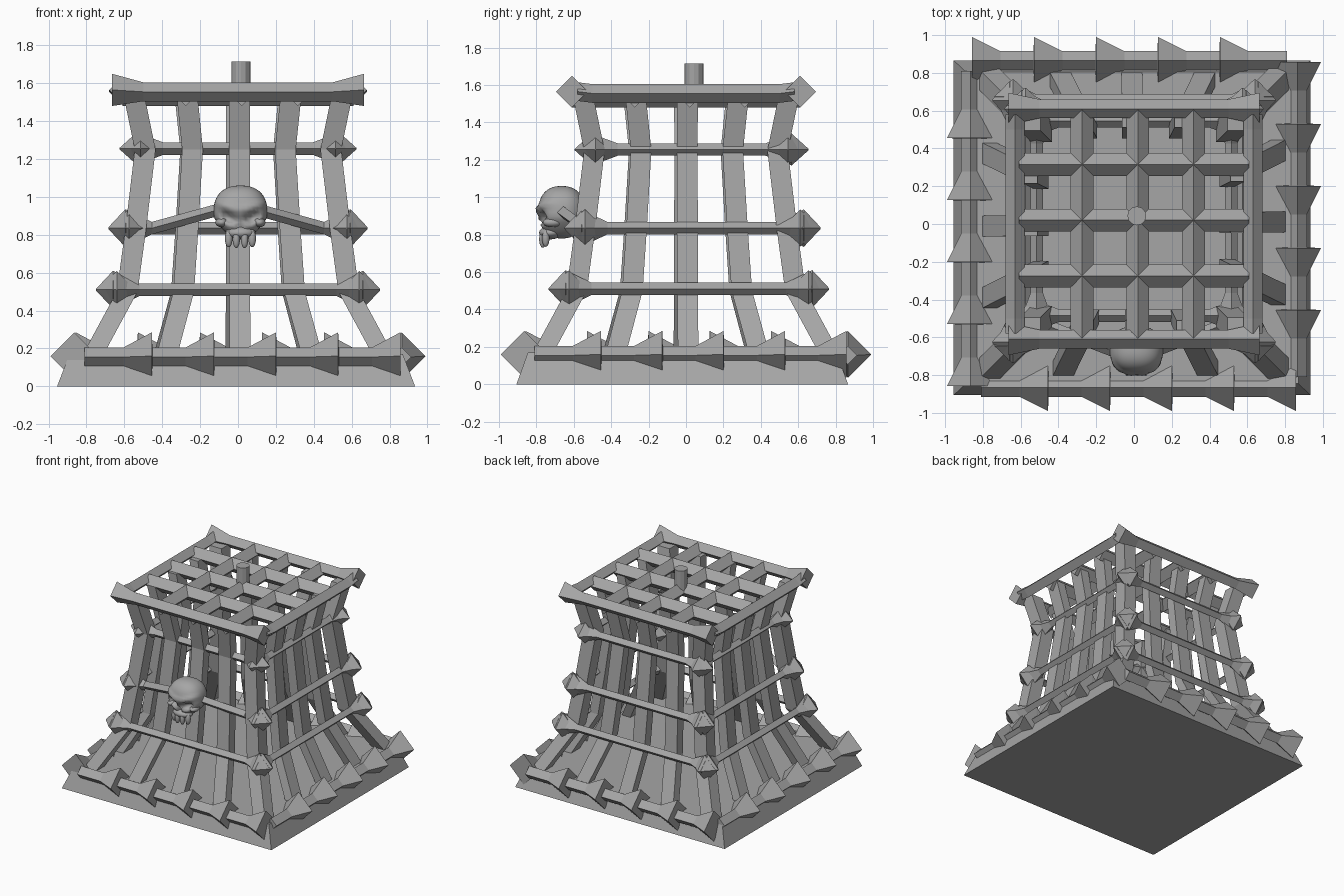
import bpy, bmesh, math
from mathutils import Vector, Matrix

cube = bpy.data.objects.get("Cube")
if cube:
    bpy.data.objects.remove(cube, do_unlink=True)

iron = bpy.data.materials.new("grey_iron")
iron.use_nodes = True
GREY = (0.38, 0.38, 0.38, 1)
iron.diffuse_color = GREY
iron.node_tree.nodes["Principled BSDF"].inputs["Base Color"].default_value = GREY

X, Y, Z = Vector((1, 0, 0)), Vector((0, 1, 0)), Vector((0, 0, 1))
DIAMOND = [Y, Z, -Y, -Z]                      # section of bars running along x
SIDES = ["front", "left", "back", "right"]


def rectangle(depth):
    """Upright section, one unit wide to each side and the given depth."""
    d = Y * depth
    return [X + d, d - X, -X - d, X - d]


def finish(name, bm, turn=0, smooth=False):
    """Turn a mesh by quarter turns about z and make it an object."""
    bmesh.ops.recalc_face_normals(bm, faces=bm.faces)
    bm.transform(Matrix.Rotation(turn * math.pi / 2, 4, 'Z'))
    for f in bm.faces:
        f.smooth = smooth
    mesh = bpy.data.meshes.new(name)
    bm.to_mesh(mesh)
    bm.free()
    mesh.materials.append(iron)
    ob = bpy.data.objects.new(name, mesh)
    bpy.context.collection.objects.link(ob)
    return ob


def loft(name, stations, section, turn=0):
    """Skin a four-sided section through (x, y, z, half size) stations."""
    bm = bmesh.new()
    rings = [[bm.verts.new(Vector((x, y, z)) + d * r) for d in section]
             for x, y, z, r in stations]
    for a, b in zip(rings, rings[1:]):
        for i in range(4):
            j = (i + 1) % 4
            bm.faces.new((a[i], a[j], b[j], b[i]))
    bm.faces.new(rings[0])
    bm.faces.new(rings[-1])
    return finish(name, bm, turn)


def ball(name, centre, radii, shape=None, boxiness=1):
    """Smooth ellipsoid, optionally squared off and reshaped by a rule."""
    bm = bmesh.new()
    bmesh.ops.create_uvsphere(bm, u_segments=40, v_segments=28, radius=1)
    for v in bm.verts:
        v.co = Vector(c + math.copysign(abs(p) ** boxiness, p) * r
                      for c, p, r in zip(centre, v.co, radii))
        if shape:
            shape(v.co)
    return finish(name, bm, smooth=True)


# Tapered floor slab
loft("base_slab", [(-0.01, -0.02, 0, 0.945), (-0.01, -0.02, 0.17, 0.88)], rectangle(0.938))

# Barbed trim, running round the base in one direction
for k, side in enumerate(SIDES):
    bar = [(-0.81, -0.865, 0.155, 0.05)]
    for i in range(5):
        tip = -0.455 + i * 0.328
        bar += [(tip - 0.15, -0.865, 0.155, 0.05), (tip, -0.865, 0.16, 0.125)]
        if i < 4:
            bar.append((tip + 0.003, -0.865, 0.155, 0.05))
    loft("base_trim_" + side, bar, DIAMOND, k)

# Flared posts: one corner and three flatter middle posts per side
PROFILE = [(0.14, 0.78), (0.50, 0.585), (0.83, 0.54), (1.25, 0.49), (1.54, 0.55)]
POSTS = [("corner", -1, 1), ("first", -0.49, 0.7), ("middle", 0.015, 0.7), ("last", 0.51, 0.7)]
for k, side in enumerate(SIDES):
    for label, t, depth in POSTS:
        loft(f"{label}_post_{side}",
             [(t * r, -r, z, 0.055) for z, r in PROFILE], rectangle(depth), k)

# Rings with pointed knobs on the ends of each bar, hung slightly off centre
RINGS = [(0.51, 0.64, 0.1, 0.015), (0.835, 0.575, 0.1, 0.035), (1.255, 0.515, 0.085, 0.03)]
for level, (z, r, knob, shift) in enumerate(RINGS):
    for k, side in enumerate(SIDES):
        end = [(r + 0.11, -r, z, 0.004), (r + 0.02, -r, z, knob), (r - 0.12, -r, z, 0.033)]
        mid = []
        if level == 1 and k == 0:             # bent bar that holds the skull
            mid = [(-0.13, -0.7, 0.925, 0.033), (0.13, -0.7, 0.925, 0.033)]
        left = [(-x, y, h, s) for x, y, h, s in end]
        ob = loft(f"ring_{level + 1}_{side}", left + mid + end[::-1], DIAMOND, k)
        ob.location.y = shift

# Top frame: flared ends at the front and back, plain at the sides
for k, side in enumerate(SIDES):
    e, flare, y = (0.665, 0.085, -0.61) if k % 2 == 0 else (0.58, 0.05, -0.63)
    stations = [(-e, y, 1.565, flare), (-0.5, y, 1.555, 0.05),
                (0.5, y, 1.555, 0.05), (e, y, 1.565, flare)]
    loft("top_frame_" + side, stations, DIAMOND, k)

# Roof grid and hanging peg
for i in range(3):
    c = (i - 1) * 0.295 + 0.02
    loft(f"grid_bar_across_{i}", [(-0.61, c, 1.54, 0.06), (0.61, c, 1.54, 0.06)], DIAMOND)
    loft(f"grid_bar_along_{i}", [(-0.61, -c, 1.54, 0.06), (0.61, -c, 1.54, 0.06)], DIAMOND, 1)
bm = bmesh.new()
bmesh.ops.create_cone(bm, cap_ends=True, segments=12, radius1=0.05, radius2=0.05, depth=0.17,
                      matrix=Matrix.Translation((0.015, 0.043, 1.63)))
finish("top_peg", bm)


# Skull on the front
SX = 0.013


def carve(co):
    """Taper the skull to the jaw, press in eyes and nose, and raise the brow."""
    side = co.x - SX
    if co.z < 0.89:
        co.x = SX + side * (1 - 3.2 * (0.89 - co.z))
    if co.y > -0.66:
        return
    side = abs(co.x - SX)
    eye = math.hypot(side - 0.062, (co.z - 0.89 - 0.3 * (side - 0.062)) * 1.5) / 0.05
    nose = math.hypot(side, (co.z - 0.845) * 0.8) / 0.024
    for d, depth in [(eye, 0.055), (nose, 0.03)]:
        if d < 1:
            co.y += depth * (1 - d * d)
    brow = 1 - abs(co.z - 0.93 - 0.3 * side) / 0.025
    if brow > 0:
        co.y -= 0.018 * brow


ball("skull_cranium", (SX, -0.665, 0.92), (0.142, 0.125, 0.14), carve, 0.85)
ball("skull_jaw", (SX, -0.725, 0.81), (0.08, 0.06, 0.035))
for s, side in [(-1, "right"), (1, "left")]:
    ball("skull_cheek_" + side, (SX + s * 0.1, -0.715, 0.865), (0.032, 0.05, 0.025))
    ball("skull_inner_tooth_" + side, (SX + s * 0.022, -0.765, 0.775), (0.019, 0.02, 0.045))
    ball("skull_outer_tooth_" + side, (SX + s * 0.062, -0.75, 0.78), (0.02, 0.02, 0.045))
